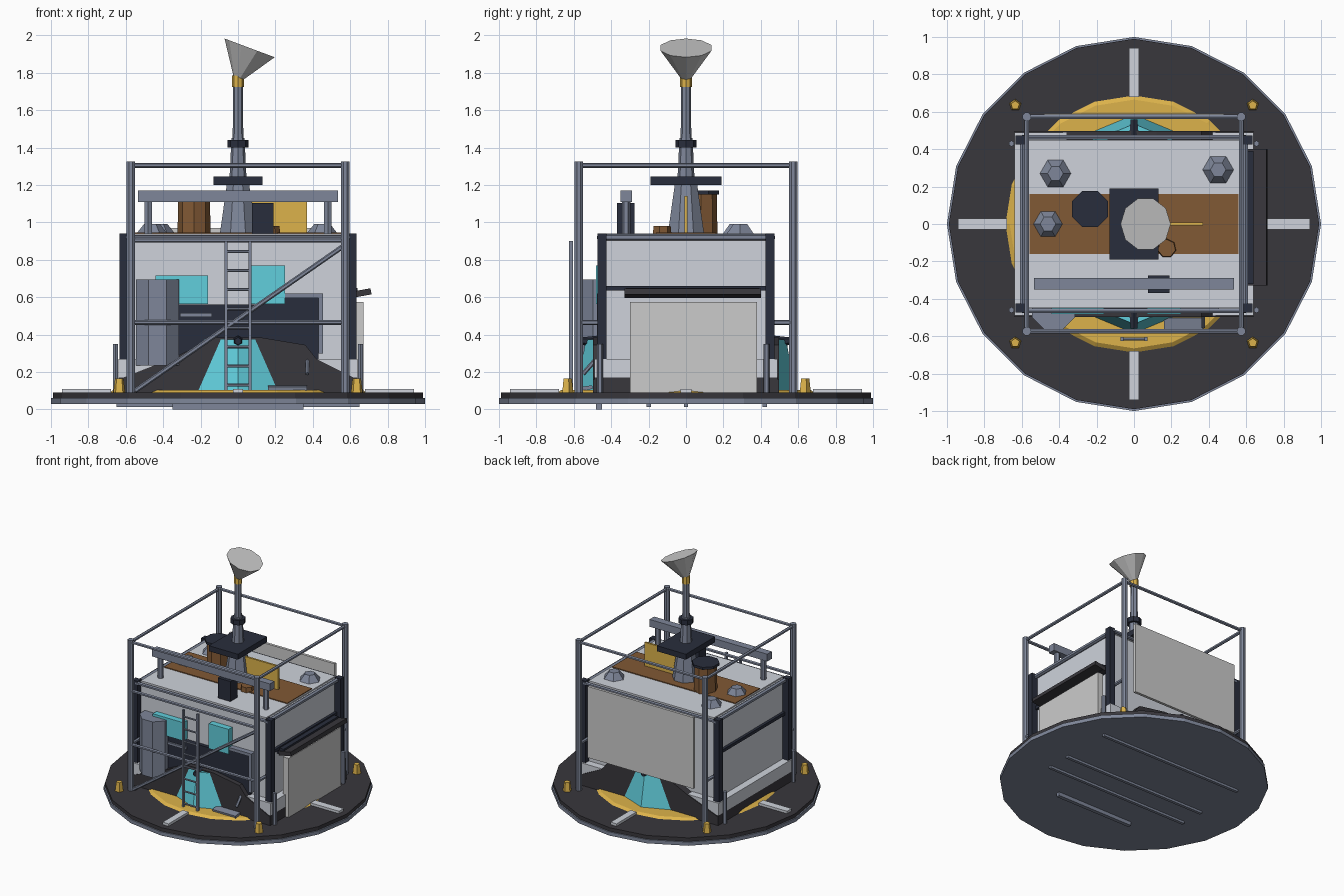
import bpy, math
from mathutils import Vector

if "Cube" in bpy.data.objects:
    bpy.data.objects.remove(bpy.data.objects["Cube"])


def mat(name, r, g, b):
    m = bpy.data.materials.new(name)
    m.diffuse_color = (r, g, b, 1)
    m.use_nodes = True
    m.node_tree.nodes["Principled BSDF"].inputs["Base Color"].default_value = m.diffuse_color
    return m


WHITE = mat("white", .62, .65, .71)
PALE = mat("pale", .55, .56, .58)
STEEL = mat("steel", .21, .24, .32)
NAVY = mat("navy", .022, .027, .045)
DARK = mat("dark", .04, .038, .045)
YELLOW = mat("yellow", .72, .45, .07)
BROWN = mat("brown", .22, .1, .035)
TEAL = mat("teal", .12, .62, .72)


def finish(o, name, m):
    o.name = name
    o.data.materials.append(m)
    return o


def box(name, m, x, y, z, rot=(0, 0, 0)):
    """Box from (min, max) ranges."""
    c = [(a + b) / 2 for a, b in (x, y, z)]
    bpy.ops.mesh.primitive_cube_add(size=1, location=c, rotation=rot)
    o = bpy.context.object
    o.scale = [b - a for a, b in (x, y, z)]
    return finish(o, name, m)


def cone(name, m, x, y, z0, z1, r0, r1, n, turn=0):
    """Upright prism or frustum."""
    bpy.ops.mesh.primitive_cone_add(vertices=n, radius1=r0, radius2=r1, depth=z1 - z0,
                                    location=(x, y, (z0 + z1) / 2), rotation=(0, 0, turn))
    return finish(bpy.context.object, name, m)


def rod(name, m, a, b, r, n=6, r2=None):
    """Rod or flare between two points."""
    a, b = Vector(a), Vector(b)
    d = b - a
    bpy.ops.mesh.primitive_cone_add(vertices=n, radius1=r, radius2=r if r2 is None else r2,
                                    depth=d.length, location=(a + b) / 2,
                                    rotation=d.to_track_quat('Z', 'Y').to_euler())
    return finish(bpy.context.object, name, m)


def plate(name, m, pts, y0, y1):
    """Front profile (x, z) extruded along y."""
    n = len(pts)
    v = [(x, y, z) for y in (y0, y1) for x, z in pts]
    f = [tuple(range(n)), tuple(reversed(range(n, 2 * n)))]
    f += [(i, i + n, (i + 1) % n + n, (i + 1) % n) for i in range(n)]
    me = bpy.data.meshes.new(name)
    me.from_pydata(v, [], f)
    o = bpy.data.objects.new(name, me)
    bpy.context.collection.objects.link(o)
    return finish(o, name, m)


# Round base with runners below
cone("base_rim", STEEL, 0, 0, .03, .06, 1, 1, 20)
cone("base_deck", DARK, 0, 0, .06, .09, .99, .99, 20)
cone("yellow_ring", YELLOW, 0, 0, .088, .105, .69, .665, 20)
box("runner_front", STEEL, (-.35, .35), (-.48, -.45), (0, .03))
for y in (-.2, 0, .42):
    box("runner", STEEL, (-.65, .65), (y - .012, y + .012), (.012, .03))

# Deck markers and corner lugs
for s in (-1, 1):
    a, b = sorted((s * .68, s * .94))
    box("deck_strip", WHITE, (a, b), (-.03, .03), (.085, .11))
    box("deck_strip", WHITE, (-.027, .027), (a, b), (.085, .11))
    for t in (-1, 1):
        cone("corner_lug", YELLOW, s * .635, t * .635, .09, .165, .033, .024, 5)

# Plinth and main body
box("plinth_base", DARK, (-.64, .64), (-.49, .49), (.09, .17))
box("plinth", WHITE, (-.64, .64), (-.49, .49), (.17, .27))
box("body", WHITE, (-.58, .58), (-.43, .43), (.27, .93))
box("roof", WHITE, (-.57, .57), (-.45, .45), (.92, .94))
box("roof_stripe", BROWN, (-.56, .56), (-.16, .16), (.935, .947))

for s in (-1, 1):
    # Side trim
    box("side_band", NAVY, (s * .59 - .012, s * .59 + .012), (-.43, .43), (.635, .66))
    rod("roof_edge_side", STEEL, (s * .595, -.45, .92), (s * .595, .45, .92), .018)
    rod("roof_edge_end", STEEL, (-.6, s * .465, .92), (.6, s * .465, .92), .014)
    rod("side_stake", STEEL, (s * .655, .43, .09), (s * .655, .43, .35), .016)
    rod("side_stake", STEEL, (s * .655, -.46, .09), (s * .655, -.46, .35), .016)
    # Dark sloped skirt on front and back
    plate("skirt", DARK, [(-.64, .09), (-.64, .16), (-.36, .27), (-.12, .385), (.12, .385),
                          (.36, .345), (.42, .27), (.64, .16), (.64, .09)],
          s * .44, s * .497)
    rod("nozzle_plug", NAVY, (0, s * .47, .365), (0, s * .56, .365), .03, 6, .02)
    for t in (-1, 1):
        box("corner_column", NAVY, (s * .607 - .026, s * .607 + .026),
            (t * .45 - .024, t * .45 + .024), (.27, .94))
        # Outer frame posts
        cone("frame_post", STEEL, s * .573, t * .573, .09, 1.325, .024, .024, 8, math.pi / 8)
        rod("post_bracket", STEEL, (s * .575, t * .45, .465), (s * .575, t * .573, .465), .014)

# Teal thrust cone showing through front and back
cone("teal_cone", TEAL, 0, 0, .1, .375, .585, .535, 8)

# Frame rails
for s in (-1, 1):
    rod("top_rail_x", STEEL, (-.573, s * .573, 1.305), (.573, s * .573, 1.305), .013)
    rod("top_rail_y", STEEL, (s * .573, -.573, 1.305), (s * .573, .573, 1.305), .013)
for z in (.465, .905):
    rod("front_rail", STEEL, (-.573, -.573, z), (.573, -.573, z), .013)
rod("front_brace", STEEL, (-.55, -.573, .1), (.573, -.573, .88), .013)

# Ladder
for s in (-1, 1):
    box("ladder_side", STEEL, (s * .065 - .008, s * .065 + .008), (-.625, -.605), (.09, .9))
for i in range(8):
    z = .13 + i * .102
    rod("ladder_rung", STEEL, (-.065, -.615, z), (.065, -.615, z), .008)

# Front equipment
box("front_bay", NAVY, (-.4, .43), (-.46, -.43), (.27, .56))
box("bay_frame_top", STEEL, (.08, .455), (-.475, -.43), (.595, .62))
box("bay_frame_side", STEEL, (.43, .455), (-.475, -.43), (.3, .6))
box("bay_inner", NAVY, (.1, .43), (-.465, -.43), (.5, .6))
box("bay_handle", STEEL, (-.31, -.14), (-.475, -.45), (.495, .515))
box("screen_left", TEAL, (-.44, -.16), (-.48, -.43), (.565, .715))
box("screen_right", TEAL, (.07, .25), (-.48, -.43), (.565, .77))
cone("front_tank", STEEL, -.43, -.45, .235, .695, .125, .125, 8, math.pi / 8)
rod("sampler_arm", STEEL, (.37, -.48, .27), (.37, -.55, .19), .012)
box("sampler_tray", STEEL, (.16, .37), (-.56, -.5), (.105, .125), (.15, 0, 0))

# Back panel hung on the frame
box("back_panel", PALE, (-.48, .48), (.568, .59), (.385, .97))

# Right hatch and awning
box("right_hatch", PALE, (.62, .67), (-.3, .38), (.09, .575))
box("awning", DARK, (.6, .712), (-.33, .4), (.605, .638), (0, -.18, 0))
box("awning_mount", NAVY, (.58, .64), (-.32, .39), (.6, .65))

# Mast, collars and dish
cone("mast_foot", STEEL, 0, 0, .94, 1.2, .105, .065, 8, math.pi / 8)
box("mast_table", NAVY, (-.132, .132), (-.19, .19), (1.2, 1.245))
cone("mast_flare", STEEL, 0, 0, 1.245, 1.45, .045, .035, 8)
cone("mast_pole", STEEL, 0, 0, 1.4, 1.74, .029, .026, 8)
cone("mast_collar", NAVY, 0, 0, 1.4, 1.44, .057, .057, 8)
cone("dish_collar", YELLOW, 0, 0, 1.725, 1.785, .032, .032, 8)
rod("dish", PALE, (.003, 0, 1.775), (.062, 0, 1.933), .03, 10, .143)

# Roof equipment
box("roof_beam", STEEL, (-.535, .535), (-.35, -.29), (1.11, 1.17))
for x in (-.48, .48):
    cone("beam_leg", STEEL, x, -.32, .94, 1.11, .022, .022, 6)
box("roof_cabinet", NAVY, (.075, .19), (-.37, -.275), (.94, 1.105))
box("yellow_fin", YELLOW, (.05, .37), (-.008, .008), (.94, 1.14))
cone("brown_drum", BROWN, -.235, .08, .94, 1.15, .088, .085, 8)
cone("drum_cap", NAVY, -.235, .08, 1.15, 1.17, .105, .105, 8, math.pi / 8)
cone("small_drum", BROWN, .175, -.13, .94, .98, .052, .048, 7)
for x, y in ((-.42, .27), (.45, .29), (-.46, 0)):
    cone("roof_vent", STEEL, x, y, .94, .992, .083, .042, 6, math.pi / 6)
